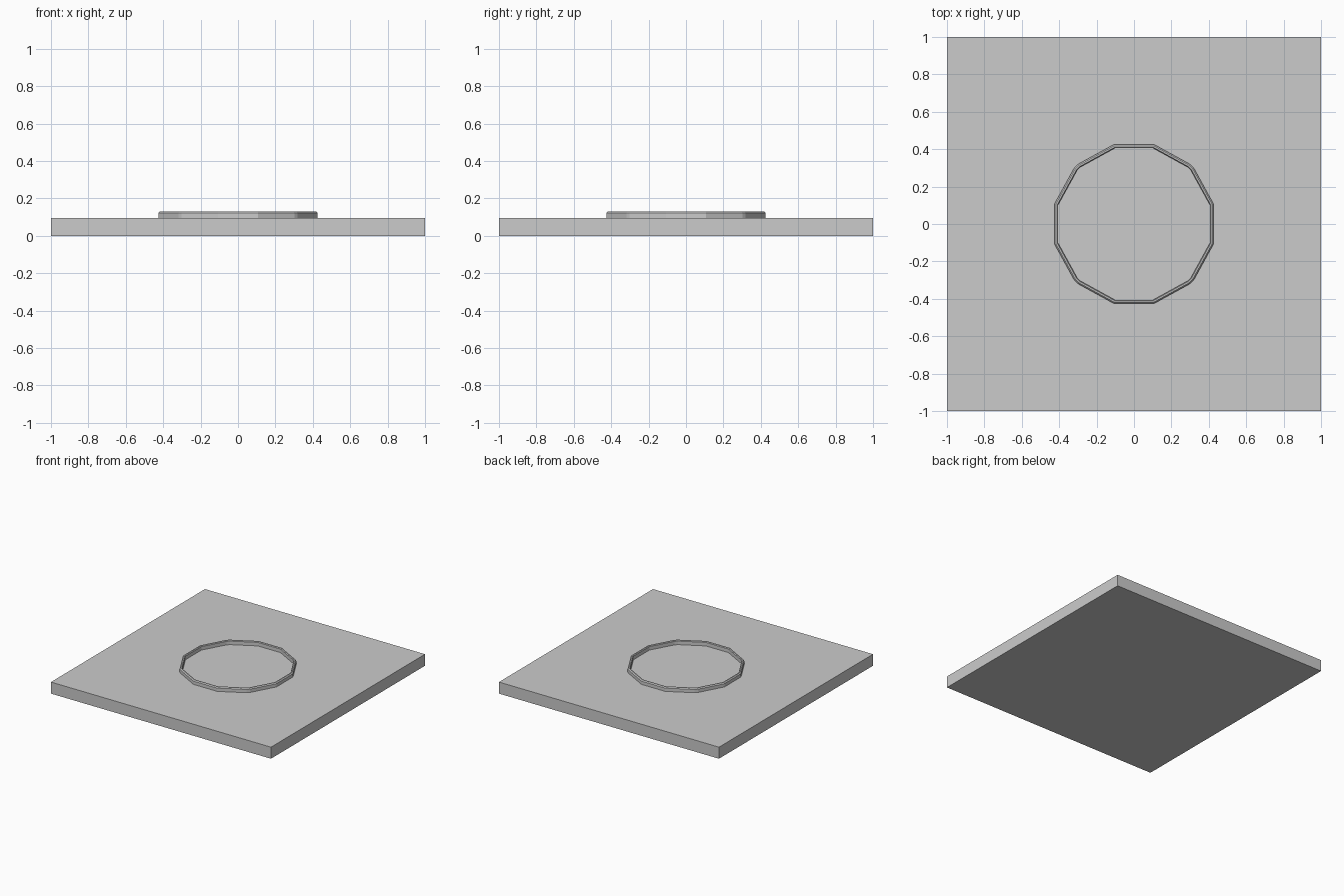
import bpy, bmesh, math

if "Cube" in bpy.data.objects:
    bpy.data.objects.remove(bpy.data.objects["Cube"])


def make_object(name, bm):
    bmesh.ops.recalc_face_normals(bm, faces=bm.faces)
    mesh = bpy.data.meshes.new(name)
    bm.to_mesh(mesh)
    bm.free()
    obj = bpy.data.objects.new(name, mesh)
    bpy.context.collection.objects.link(obj)
    return obj


TOP = 0.095

# Square base slab
bm = bmesh.new()
bmesh.ops.create_cube(bm, size=1)
for v in bm.verts:
    v.co = (v.co.x * 2, v.co.y * 2, (v.co.z + 0.5) * TOP)
make_object("base_slab", bm)

# Twelve-sided raised rim with softened diagonal corners
quarter = [(0.425, -0.108), (0.425, 0.108), (0.319, 0.301), (0.301, 0.319)]
outline = []
for k in range(4):
    c, s = round(math.cos(k * math.pi / 2)), round(math.sin(k * math.pi / 2))
    outline += [(c * x - s * y, s * x + c * y) for x, y in quarter]

# Cross-section: scale of outline, height
profile = [(1.0, 0.08), (1.0, 0.122), (0.983, 0.13), (0.964, 0.13),
           (0.953, 0.124), (0.953, 0.08)]
bm = bmesh.new()
loops = [[bm.verts.new((x * f, y * f, z)) for x, y in outline] for f, z in profile]
n = len(outline)
for j in range(len(loops)):
    a, b = loops[j], loops[(j + 1) % len(loops)]
    for i in range(n):
        k = (i + 1) % n
        bm.faces.new((a[i], a[k], b[k], b[i]))
make_object("raised_rim", bm)
